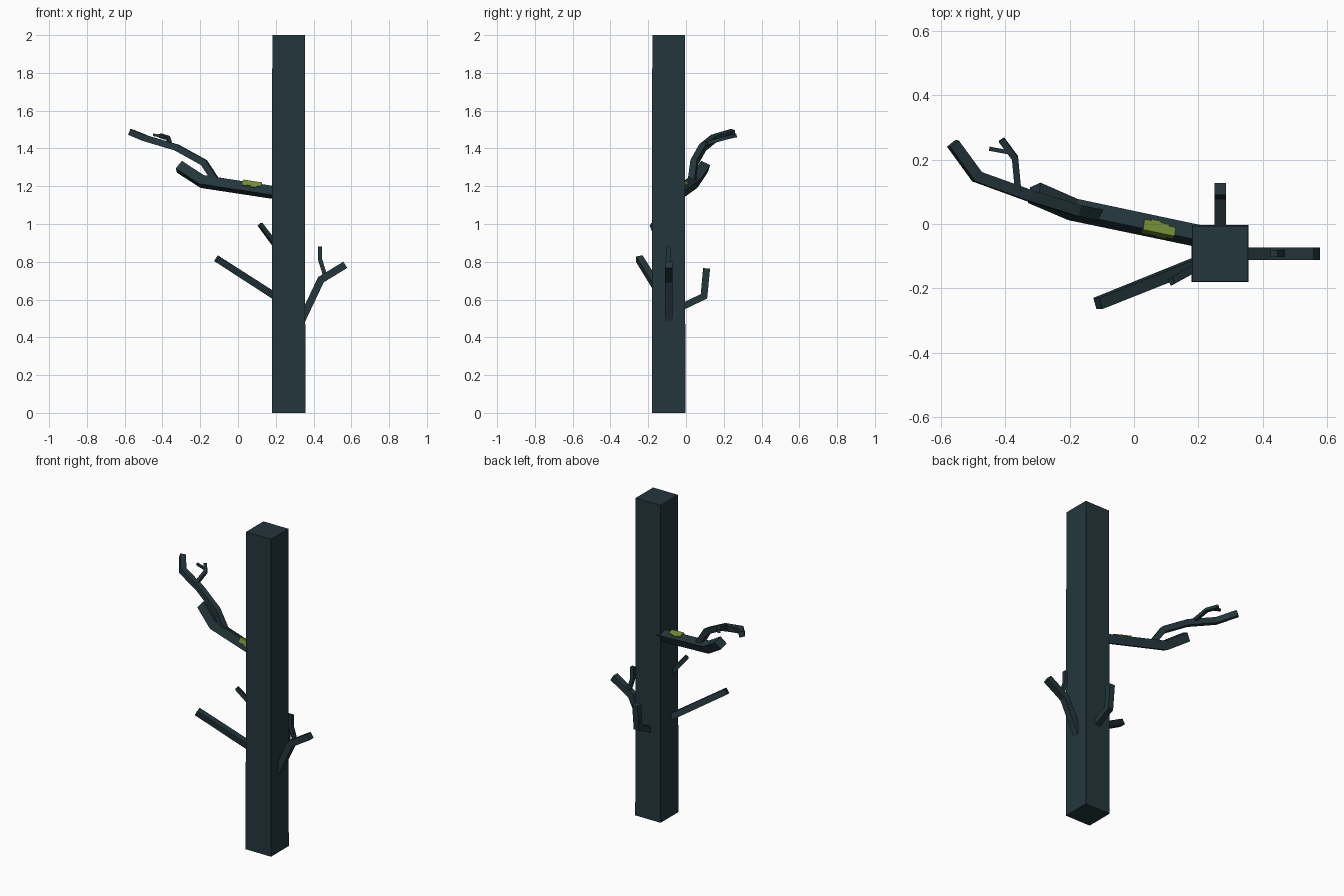
import bpy, bmesh, math
from mathutils import Vector, Matrix

if "Cube" in bpy.data.objects:
    bpy.data.objects.remove(bpy.data.objects["Cube"])


def material(name, rgb):
    m = bpy.data.materials.new(name)
    m.diffuse_color = (*rgb, 1)
    m.use_nodes = True
    m.node_tree.nodes["Principled BSDF"].inputs["Base Color"].default_value = m.diffuse_color
    return m


BARK = material("dark bark", (0.017, 0.037, 0.045))
MOSS = material("moss green", (0.17, 0.25, 0.035))
UP = Vector((0, 0, 1))


def finish(bm, name, mat):
    bmesh.ops.recalc_face_normals(bm, faces=bm.faces)
    me = bpy.data.meshes.new(name)
    bm.to_mesh(me)
    bm.free()
    me.materials.append(mat)
    ob = bpy.data.objects.new(name, me)
    bpy.context.collection.objects.link(ob)
    return ob


def frame(t, roll):
    """Side and up directions of a square section around direction t."""
    ref = UP if abs(t.z) < 0.98 else Vector((0, 1, 0))
    s = t.cross(ref).normalized()
    u = s.cross(t)
    c, d = math.cos(roll), math.sin(roll)
    return s * c + u * d, u * c - s * d


def branch(name, points, w0, w1, roll=0):
    """Square tube with mitred bends, tapering from w0 to w1."""
    pts = [Vector(p) for p in points]
    dirs = [(b - a).normalized() for a, b in zip(pts, pts[1:])]
    s, u = frame(dirs[0], math.radians(roll))
    offs = [s * a + u * b for a, b in ((-1, -1), (1, -1), (1, 1), (-1, 1))]
    bm = bmesh.new()
    rings = []
    last = len(pts) - 1
    for i, p in enumerate(pts):
        half = (w0 + (w1 - w0) * i / last) / 2
        if 0 < i < last:
            t, t2 = dirs[i - 1], dirs[i]
            n = t + t2
            mitre = [o - t * (o.dot(n) / t.dot(n)) for o in offs]
            offs = [o - t2 * o.dot(t2) for o in mitre]
        else:
            mitre = offs
        rings.append([bm.verts.new(p + o * half) for o in mitre])
    for a, b in zip(rings, rings[1:]):
        for k in range(4):
            bm.faces.new((a[k], a[(k + 1) % 4], b[(k + 1) % 4], b[k]))
    bm.faces.new(rings[0])
    bm.faces.new(rings[-1])
    return finish(bm, name, BARK)


# Trunk
branch("trunk", [(0.268, -0.092, 0), (0.268, -0.092, 2)], 0.177, 0.173)

# Large mossy limb and the long branch growing from it
limb = [(0.2, -0.037, 1.165), (-0.19, 0.045, 1.225), (-0.31, 0.097, 1.303)]
branch("main_limb", limb, 0.052, 0.054, -25)
branch("upper_branch", [(-0.115, 0.03, 1.225), (-0.18, 0.043, 1.325),
       (-0.325, 0.088, 1.405), (-0.488, 0.147, 1.453), (-0.563, 0.25, 1.484)],
       0.036, 0.034)
branch("upper_twig", [(-0.36, 0.1, 1.425), (-0.37, 0.205, 1.455),
       (-0.412, 0.262, 1.468)], 0.02, 0.02)
branch("tiny_twig", [(-0.385, 0.222, 1.462), (-0.449, 0.234, 1.472)], 0.013, 0.013)

# Lower branches
branch("lower_left_branch", [(0.2, -0.122, 0.615), (-0.112, -0.247, 0.816)],
       0.038, 0.036, 12)
branch("small_left_twig", [(0.22, -0.12, 0.86), (0.117, -0.178, 0.998)], 0.025, 0.023)
branch("right_branch", [(0.33, -0.092, 0.475), (0.439, -0.092, 0.705),
       (0.568, -0.092, 0.784)], 0.039, 0.039)
branch("right_twig", [(0.462, -0.092, 0.725), (0.435, -0.092, 0.81),
       (0.435, -0.092, 0.882)], 0.022, 0.022)
branch("back_branch", [(0.268, -0.02, 0.565), (0.097, 0, 0)] and
       [(0.268, -0.02, 0.562), (0.268, 0.095, 0.617), (0.268, 0.109, 0.765)],
       0.035, 0.037)

# Moss patch: ragged plates over the top and front of the limb
a, b = Vector(limb[0]), Vector(limb[1])
t = (b - a).normalized()
s, u = frame(t, math.radians(-25))
rot = Matrix((t, s, u)).transposed().to_4x4()
bm = bmesh.new()
h, thick = 0.026, 0.014


def plate(centre, size):
    bmesh.ops.create_cube(bm, size=1, matrix=Matrix.Translation(centre) @ rot
                          @ Matrix.Diagonal((*size, 1)))


for dist, length, back, drop in ((0.092, 0.025, 0.03, 0.024), (0.116, 0.03, 0.036, 0.034),
                                 (0.143, 0.03, 0.041, 0.028), (0.168, 0.025, 0.036, 0.032)):
    p = a + t * dist
    plate(p + u * h + s * (back / 2 - h - thick / 2), (length, back, thick))
    plate(p - s * h + u * (h + thick / 2 - drop / 2), (length, thick, drop))
finish(bm, "moss_patch", MOSS)
